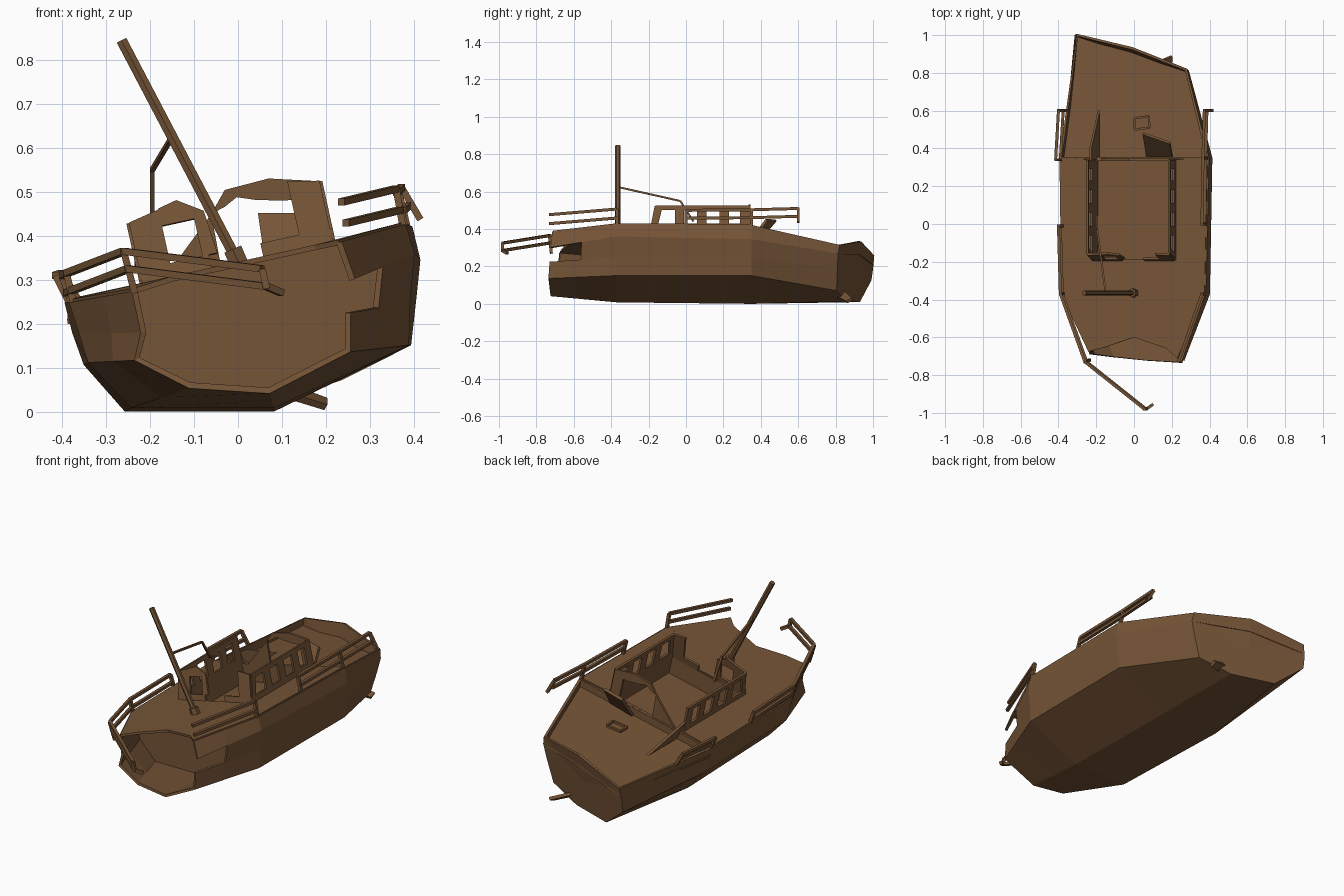
import bpy
import bmesh
import math
from mathutils import Vector

if "Cube" in bpy.data.objects:
    bpy.data.objects.remove(bpy.data.objects["Cube"])

# One weathered wood colour for everything
wood = bpy.data.materials.new("weathered_wood")
wood.use_nodes = True
colour = (.18, .09, .038, 1)
wood.diffuse_color = colour
wood.node_tree.nodes["Principled BSDF"].inputs["Base Color"].default_value = colour

# The wreck lies rolled over; deck points use across, along and height
ROLL = math.atan(.22)


def on_deck(across, along, height=0.0):
    c, s = math.cos(ROLL), math.sin(ROLL)
    return Vector((across * c - height * s, along, .335 + across * s + height * c))


def make_mesh(name, verts, faces, thickness=0.0):
    mesh = bpy.data.meshes.new(name)
    mesh.from_pydata([tuple(v) for v in verts], [], faces)
    bm = bmesh.new()
    bm.from_mesh(mesh)
    bmesh.ops.recalc_face_normals(bm, faces=bm.faces)
    bm.to_mesh(mesh)
    bm.free()
    mesh.materials.append(wood)
    obj = bpy.data.objects.new(name, mesh)
    bpy.context.collection.objects.link(obj)
    if thickness:
        solid = obj.modifiers.new("thickness", 'SOLIDIFY')
        solid.thickness = thickness
        solid.offset = 0
    return obj


def panel(name, points, thickness=.012):
    return make_mesh(name, points, [tuple(range(len(points)))], thickness)


def pipes(name, paths, radius=.011, sides=4):
    """Straight bars along each path, gathered in one object."""
    verts, faces = [], []
    for path in paths:
        for start, end in zip(path, path[1:]):
            start, end = Vector(start), Vector(end)
            axis = (end - start).normalized()
            helper = Vector((0, 1, 0)) if abs(axis.z) > .7 else Vector((0, 0, 1))
            side = axis.cross(helper).normalized()
            up = side.cross(axis)
            base = len(verts)
            for centre in (start, end):
                for i in range(sides):
                    angle = math.tau * (i + .5) / sides
                    verts.append(centre + radius * (side * math.cos(angle) + up * math.sin(angle)))
            for i in range(sides):
                j = (i + 1) % sides
                faces.append((base + i, base + j, base + sides + j, base + sides + i))
            faces.append(tuple(range(base, base + sides)))
            faces.append(tuple(range(base + sides, base + 2 * sides)))
    return make_mesh(name, verts, faces)


# Hull: cross-sections from right gunwale round the bottom to left gunwale
def station(along, lean_x, lean_z, outline):
    return [Vector((x, along + lean_x * x + lean_z * (z - .25), z)) for x, z in outline]


torn = station(-.7, -.1, .08, [(.23, .385), (.26, .3), (.25, .225), (.25, .14), (.07, .048),
                              (-.11, .06), (-.23, .12), (-.215, .18), (-.235, .275)])
fore = station(-.37, 0, 0, [(.375, .425), (.395, .36), (.385, .25), (.383, .155), (.08, .015),
                           (-.24, .015), (-.335, .115), (-.355, .18), (-.378, .25)])
aft = station(.35, 0, 0, [(.39, .42), (.408, .345), (.398, .25), (.388, .155), (.08, .007),
                         (-.255, .007), (-.345, .11), (-.37, .18), (-.388, .25)])
stern = station(.9, -.33, .13, [(.275, .315), (.285, .27), (.265, .19), (.23, .075), (.06, .02),
                               (-.17, .015), (-.31, .13), (-.31, .2), (-.3, .26)])
crack = [a.lerp(b, .47) for a, b in zip(torn, fore)]
sections = [torn, crack, fore, aft, stern]
count = len(torn)
verts = [p for section in sections for p in section]
faces = []
for s in range(len(sections) - 1):
    for i in range(count - 1):
        if s == 0 and i == 1:
            continue  # split in the bow planking
        a = s * count + i
        faces.append((a, a + 1, a + count + 1, a + count))
# Transom fanned round its middle, with a raised centre on top
last = (len(sections) - 1) * count
verts += [Vector((-.01, .93, .335)), Vector((-.02, .9, .18))]
loop = list(range(last, last + count)) + [len(verts) - 2]
faces += [(a, b, len(verts) - 1) for a, b in zip(loop, loop[1:] + loop[:1])]
make_mesh("hull", verts, faces, .014)
panel("bow_bulkhead", fore)

# Deck around the cabin opening
FRONT, BACK, HALF = -.19, .34, .222
fl, fr, bl, br = [on_deck(u, v) for v in (FRONT, BACK) for u in (-HALF, HALF)]
panel("foredeck", [torn[-1], on_deck(-.15, -.65), on_deck(0, -.6), on_deck(.18, -.66), torn[0],
                   fore[0], on_deck(HALF, -.37), fr, fl, on_deck(-HALF, -.37), fore[-1]])
panel("left_side_deck", [fore[0], aft[0], br, fr, on_deck(HALF, -.37)])
panel("right_side_deck", [fore[-1], aft[-1], bl, fl, on_deck(-HALF, -.37)])

# Sunken stern deck and the step down to it
drop = Vector((0, 0, -.045))
inner = [aft[0] + drop, stern[0] + drop, Vector((-.01, .925, .27)), stern[-1] + drop, aft[-1] + drop]
panel("stern_deck", inner)
panel("stern_step", [aft[0], aft[-1], aft[-1] + drop, aft[0] + drop])

# Cabin: floor, lower walls and windowed upper walls
SILL, HEAD, TOP, FLOOR = .035, .122, .145, -.1
corners = [(-HALF, FRONT), (HALF, FRONT), (HALF, BACK), (-HALF, BACK)]
panel("cabin_floor", [on_deck(u, v, FLOOR) for u, v in corners])
for i, label in enumerate(("front", "left", "back", "right")):
    a, b = corners[i], corners[(i + 1) % 4]
    top = SILL if label in ("left", "right") else 0
    panel(label + "_lower_wall", [on_deck(*a, FLOOR), on_deck(*b, FLOOR),
                                  on_deck(*b, top), on_deck(*a, top)])
for label, side in (("right", -1), ("left", 1)):
    u = side * HALF

    def strip(name, v0, v1, h0, h1, shear=0.0):
        panel(name, [on_deck(u, v0, h0), on_deck(u, v1, h0),
                     on_deck(u, v1 + shear, h1), on_deck(u, v0 + shear, h1)])

    strip(label + "_window_head", FRONT + .03, BACK, HEAD, TOP)
    strip(label + "_front_pillar", FRONT, FRONT + .03, SILL - .035, HEAD, .03)
    for n, v in enumerate((-.06, .06, .18, .29)):
        strip(f"{label}_pillar_{n}", v, v + .05, SILL, HEAD)


def cross_wall(name, along, outline, rake=0.0):
    panel(name, [on_deck(u, along + rake * h, h) for u, h in outline])


# Broken front wall: a mirrored windowed half on each side
for label, side in (("right", -1), ("left", 1)):
    outline = [(HALF, 0), (HALF, TOP), (.15, .16), (.15, SILL), (.06, SILL), (.06, 0)]
    cross_wall(label + "_front_wall", FRONT, [(side * u, h) for u, h in outline], .2)
cross_wall("front_wall_brow", FRONT, [(-.15, HEAD), (-.15, .162), (-.106, .172), (-.05, .135),
                                     (-.075, HEAD)], .2)
cross_wall("front_wall_mullion", FRONT, [(-.075, SILL), (-.04, SILL), (-.05, .135), (-.075, HEAD)], .2)

# Back wall: jagged roof arch, a post and a torn triangular remnant
cross_wall("back_arch", BACK, [(-.035, .125), (.007, .172), (.11, .176), (HALF, TOP), (.2, .11),
                              (.13, .12), (.07, .135), (.03, .15), (0, .135)])
cross_wall("back_left_post", BACK, [(.165, -.04), (HALF, -.04), (HALF, TOP), (.165, .13)])
cross_wall("back_torn_remnant", BACK, [(-HALF, -.04), (-.04, -.04), (-.035, .125)])
panel("torn_side_wing", [on_deck(-.2, BACK, -.04), on_deck(-.2, .6, -.04), on_deck(-.225, .4, .05),
                         on_deck(-HALF, BACK, .06)])

# Fallen door and loose hatch frame on the stern deck
panel("fallen_door", [on_deck(.06, .36, -.04), on_deck(.2, .35, -.04),
                      on_deck(.21, .43, .07), on_deck(.07, .48, .1)], .015)
frame = [on_deck(u, v, -.02) for u, v in ((0, .5), (.08, .51), (.075, .57), (0, .56))]
pipes("hatch_frame", [frame + frame[:1]], .008)

# Leaning mast with collar and stay
pipes("mast", [[(0, -.365, .34), (-.265, -.365, .845)]], .014, 6)
pipes("mast_collar", [[(.003, -.365, .335), (-.012, -.365, .37)]], .024, 6)
pipes("mast_stay", [[(-.15, -.365, .625), (-.195, -.03, .55), (-.195, .04, .44)]], .007)


# Railings: upper and lower bars with posts down to the deck edge
def railing(name, path, gap, posts):
    upper = [Vector(p) for p in path]
    lower = [p - Vector(gap) for p in upper]
    bars = [upper, lower]
    for i, foot in posts:
        bars.append([upper[i], Vector(foot)])
    pipes(name, bars)


railing("left_bow_rail", [(.235, -.73, .477), (.36, -.37, .507)], (-.01, 0, .048),
        [(1, (.375, -.37, .42))])
railing("left_stern_rail", [(.36, 0, .5), (.365, .35, .503), (.372, .6, .51)], (-.014, 0, .042),
        [(0, (.38, 0, .42)), (1, (.385, .35, .42)), (2, (.415, .6, .437))])
railing("right_bow_rail", [(-.4, -.01, .31), (-.39, -.37, .315), (-.26, -.73, .365), (.055, -.98, .325)],
        (-.01, 0, .04), [(0, (-.38, -.01, .25)), (1, (-.375, -.37, .25)),
                         (2, (-.235, -.72, .27)), (3, (.065, -.98, .28))])
pipes("bent_rail_end", [[(.065, -.98, .285), (.1, -.955, .27)]])
railing("right_stern_rail", [(-.415, .34, .31), (-.4, .6, .315)], (-.025, 0, .035),
        [(0, (-.385, .34, .25)), (1, (-.36, .6, .25))])

# Rudder stub under the stern
rudder = [(.07, .78, .05), (.2, .86, .01), (.2, .89, .025), (.08, .84, .07)]
panel("rudder", rudder, .016)
